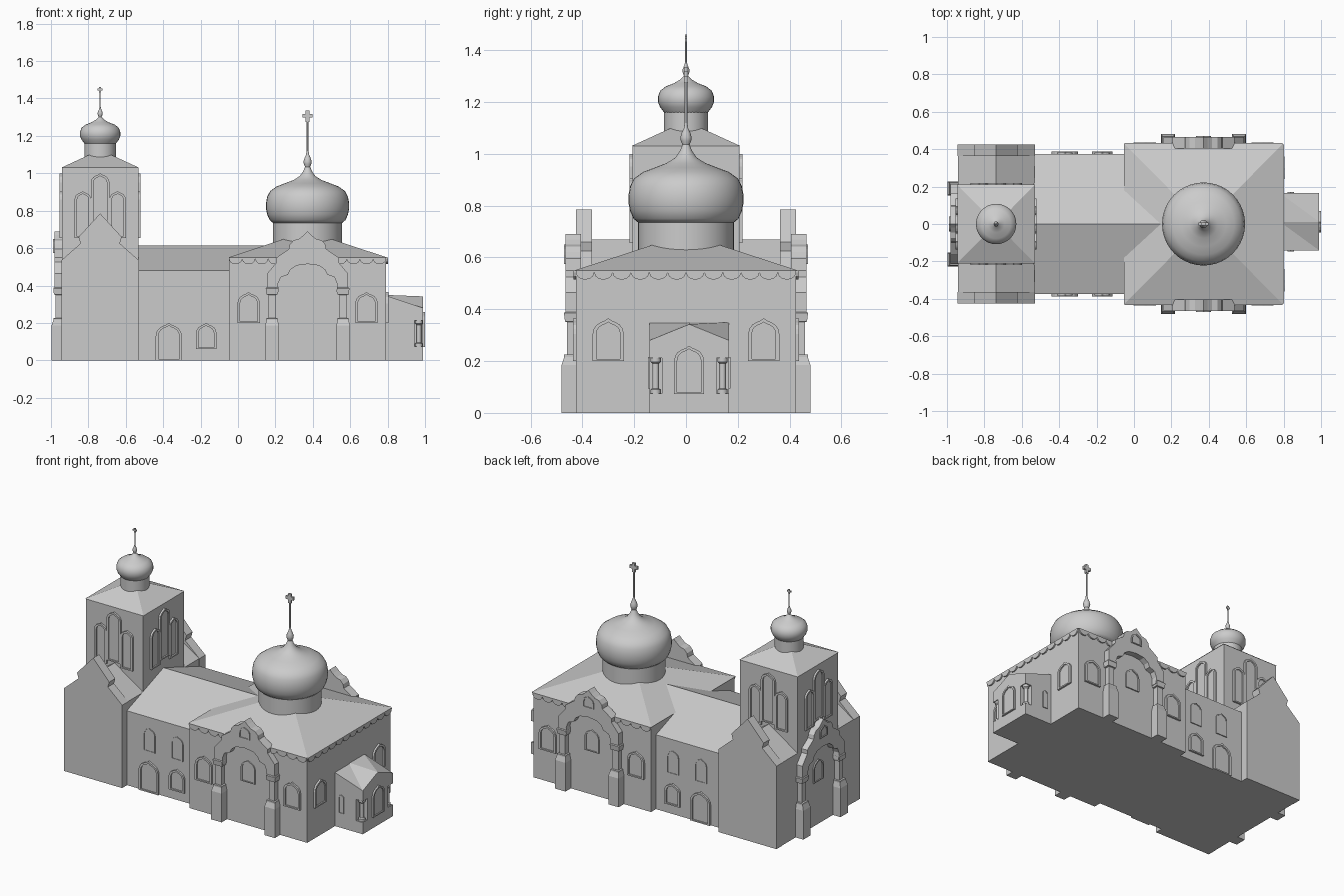
import bpy, bmesh, math
from mathutils import Vector

if "Cube" in bpy.data.objects:
    bpy.data.objects.remove(bpy.data.objects["Cube"])

stone = bpy.data.materials.new("plain_grey")
stone.diffuse_color = (0.6, 0.6, 0.6, 1)
stone.use_nodes = True
stone.node_tree.nodes["Principled BSDF"].inputs["Base Color"].default_value = stone.diffuse_color

SOUTH, EAST, NORTH, WEST = -90, 0, 90, 180
CX, TX = 0.372, -0.737          # centres of main block and tower


def make(name, bm, smooth=False):
    bmesh.ops.recalc_face_normals(bm, faces=bm.faces[:])
    me = bpy.data.meshes.new(name)
    bm.to_mesh(me)
    bm.free()
    me.materials.append(stone)
    ob = bpy.data.objects.new(name, me)
    bpy.context.collection.objects.link(ob)
    if smooth:
        bpy.ops.object.select_all(action='DESELECT')
        ob.select_set(True)
        bpy.context.view_layer.objects.active = ob
        bpy.ops.object.shade_smooth_by_angle(angle=math.radians(40))
    return ob


def wall_point(wall, u, v, d):
    """wall = (angle, x, y): u along the wall, v up, d outward"""
    a = math.radians(wall[0])
    return Vector((wall[1] - math.sin(a) * u + math.cos(a) * d,
                   wall[2] + math.cos(a) * u + math.sin(a) * d, v))


def loft(name, rings):
    """closed solid through rings of equal point count"""
    bm = bmesh.new()
    vs = [[bm.verts.new(p) for p in r] for r in rings]
    n = len(vs[0])
    bm.faces.new(vs[0])
    bm.faces.new(vs[-1])
    for r, s in zip(vs, vs[1:]):
        for i in range(n):
            bm.faces.new((r[i], r[(i + 1) % n], s[(i + 1) % n], s[i]))
    return make(name, bm)


def plate(name, wall, pts, d0, d1):
    return loft(name, [[wall_point(wall, u, v, d) for u, v in pts] for d in (d0, d1)])


def rect(x0, x1, y0, y1, z):
    return [(x0, y0, z), (x1, y0, z), (x1, y1, z), (x0, y1, z)]


def box(name, x0, x1, y0, y1, z0, z1):
    return loft(name, [rect(x0, x1, y0, y1, z0), rect(x0, x1, y0, y1, z1)])


def sym(half):
    return half + [(-u, v) for u, v in reversed(half) if u > 0]


def pyramid(name, cx, hx, hy, z0, z1):
    e = 0.002
    return loft(name, [rect(cx - hx, cx + hx, -hy, hy, z0),
                       rect(cx - e, cx + e, -e, e, z1)])


def lathe(name, cx, cy, prof, seg=40):
    bm = bmesh.new()
    rings = [[bm.verts.new((cx + r * math.cos(2 * math.pi * i / seg),
                            cy + r * math.sin(2 * math.pi * i / seg), z))
              for i in range(seg)] for r, z in prof]
    bm.faces.new(rings[0])
    bm.faces.new(rings[-1])
    for r, s in zip(rings, rings[1:]):
        for i in range(seg):
            j = (i + 1) % seg
            bm.faces.new((r[i], r[j], s[j], s[i]))
    return make(name, bm, True)


def arch(u0, v0, w, h, rise):
    """keel arch outline of half width w"""
    shape = [(1, 1), (.93, .68), (.75, .42), (.5, .26), (.2, .14), (0, 0)]
    half = [(w, 0)] + [(w * a, h - rise * b) for a, b in shape]
    return [(u0 + u, v0 + v) for u, v in sym(half)]


def window(name, wall, u, v, w, h, t=0.014, d=0.012):
    plate(name + "_pane", wall, arch(u, v, w - t / 2, h - t / 2, w), -.01, .003)
    outer, inner = arch(u, v, w, h, w), arch(u, v, w - t, h - t, w - t)
    plate(name + "_frame", wall, outer + inner[::-1], -.01, d)
    plate(name + "_sill", wall, [(u - w, v), (u + w, v), (u + w, v + t * .6), (u - w, v + t * .6)], -.01, d)


# main block with hipped roof
box("main_hall", CX - .42, CX + .42, -.425, .425, 0, .55)
pyramid("main_roof", CX, .425, .43, .55, .69)

# nave with gable roof running into the main roof
nave = sym([(.375, 0), (.375, .48), (0, .615)])
loft("nave", [[(x, u, v) for u, v in nave] for x in (-.6, .15)])

# transept under the tower and its stepped gable walls
transept = sym([(.205, 0), (.205, .535), (0, .67)])
loft("transept", [[(TX + u, y, v) for u, v in transept] for y in (-.37, .37)])
gable = sym([(.207, 0), (.207, .535), (.105, .625), (.115, .66), (0, .785)])
for side, ang, y in (("south", SOUTH, -.425), ("north", NORTH, .425)):
    plate(side + "_gable_wall", (ang, TX, y), gable, -.062, 0)

# bell tower
box("bell_tower", TX - .205, TX + .205, -.207, .207, .4, 1.03)
pyramid("bell_tower_roof", TX, .208, .21, 1.03, 1.125)
for ang, x, y in ((SOUTH, TX, -.207), (NORTH, TX, .207), (EAST, TX + .205, 0), (WEST, TX - .205, 0)):
    for u, v, w, h in ((-.093, .655, .044, .25), (0, .68, .05, .32), (.093, .655, .044, .25)):
        window("belfry_window", (ang, x, y), u, v, w, h)

# drums and onion domes
lathe("main_drum", CX, 0, [(.185, .55), (.185, .75)])
lathe("main_dome", CX, 0, [(.185, .735), (.203, .75), (.216, .78), (.222, .81), (.222, .84),
      (.216, .875), (.2, .905), (.165, .93), (.12, .947), (.075, .964), (.042, .985),
      (.024, 1.01), (.014, 1.035), (.02, 1.05), (.022, 1.063), (.017, 1.08), (.008, 1.1),
      (.005, 1.12), (.005, 1.3)])
lathe("tower_drum", TX, 0, [(.085, 1.03), (.085, 1.17)])
lathe("tower_dome", TX, 0, [(.085, 1.16), (.1, 1.18), (.108, 1.2), (.108, 1.22), (.1, 1.243),
      (.078, 1.26), (.045, 1.273), (.02, 1.288), (.008, 1.302), (.013, 1.315), (.013, 1.326),
      (.006, 1.343), (.003, 1.355), (.003, 1.44)], 32)

# crosses
for name, x, z, s in (("main", CX, 1.308, .027), ("tower", TX, 1.448, .013)):
    t = s * .38
    box(name + "_cross_upright", x - t, x + t, -t * .7, t * .7, z - s * 1.2, z + s)
    box(name + "_cross_arms", x - s, x + s, -t * .7, t * .7, z - t, z + t)

# portals: pillars carrying a stepped gable with a lobed arch
outer = sym([(.215, .365), (.215, .465), (.165, .525), (.165, .55), (.1, .595), (.095, .62),
             (.075, .642), (.045, .65), (.02, .67), (0, .69)])
inner = sym([(.155, .365), (.158, .41), (.143, .445), (.105, .458), (.092, .485), (.06, .507), (0, .515)])
pillar = [(0, .037, .055), (.185, .037, .055), (.215, .03, .045), (.225, .03, .045), (.226, .02, .034),
          (.35, .02, .034), (.352, .03, .042), (.385, .034, .046), (.39, .03, .042)]
for wall in ((SOUTH, CX, -.425), (NORTH, CX, .425), (WEST, TX - .205, 0)):
    plate("portal_gable", wall, outer + inner[::-1], -.02, .04)
    window("portal_niche", wall, 0, .575, .04, .075, .01, .046)
    window("portal_window", wall, 0, .28, .05, .14, .01, .008)
    for s in (-.19, .19):
        loft("portal_pillar", [[wall_point(wall, s + a * w, z, d) for a, d in
                                ((-1, -.01), (1, -.01), (1, dep), (-1, dep))] for z, w, dep in pillar])

# main hall windows, two on each free wall
for wall, off in (((SOUTH, CX, -.425), .315), ((NORTH, CX, .425), .315), ((EAST, CX + .42, 0), .3)):
    for s in (-off, off):
        window("hall_window", wall, s, .2, .06, .165)

# scalloped cornice under the main eaves
for ang, x, y, half in ((SOUTH, CX, -.425, .42), (NORTH, CX, .425, .42), (EAST, CX + .42, 0, .425)):
    n, k = 12, 6
    r = half / n
    pts = [(half, .55), (-half, .55)]
    for i in range(n):
        c = -half + r * (2 * i + 1)
        pts += [(c - r * math.cos(math.pi * j / k), .542 - .028 * math.sin(math.pi * j / k))
                for j in range(k + (i == n - 1))]
    plate("scalloped_cornice", (ang, x, y), pts, -.005, .009)

# nave door and windows on both sides
for ang, y, m in ((SOUTH, -.375, 1), (NORTH, .375, -1)):
    wall = (ang, 0, y)
    window("nave_door", wall, -.37 * m, 0, .07, .2)
    window("nave_low_window", wall, -.17 * m, .06, .055, .14)
    for u in (-.37, -.17):
        window("nave_high_window", wall, u * m, .26, .042, .15, .008, .006)

# east porch: roof flat against the hall, gabled at the outer end
PY, PW, X0, X1 = .012, .153, .78, .99
bm = bmesh.new()
inside, outside = ([bm.verts.new((x, PY + u, v)) for u, v in sym([(PW, 0), (PW, ze), (0, zr)])]
                   for x, ze, zr in ((X0, .35, .35), (X1, .28, .342)))
bm.faces.new(inside)
bm.faces.new(outside)
for i in range(5):
    j = (i + 1) % 5
    bm.faces.new((inside[i], inside[j], outside[j]))
    bm.faces.new((inside[i], outside[j], outside[i]))
porch = make("east_porch", bm)

# porch corner notches with small columns
for s in (-1, 1):
    ys = sorted((PY + s * .105, PY + s * .2))
    cut = box("notch_cutter", .943, 1.05, ys[0], ys[1], .075, .212)
    cut.hide_render = True
    cut.hide_viewport = True
    mod = porch.modifiers.new("notch", 'BOOLEAN')
    mod.object, mod.operation, mod.solver = cut, 'DIFFERENCE', 'EXACT'
    lathe("porch_column", .967, PY + s * .129, [(.02, .07), (.02, .09), (.013, .095), (.013, .19),
                                              (.02, .197), (.02, .215)], 12)
window("porch_door", (EAST, X1, PY), 0, .072, .058, .187, .012, .01)
for ang, y in ((SOUTH, PY - PW), (NORTH, PY + PW)):
    window("porch_side_window", (ang, .838, y), 0, .095, .018, .12, .006, .006)
